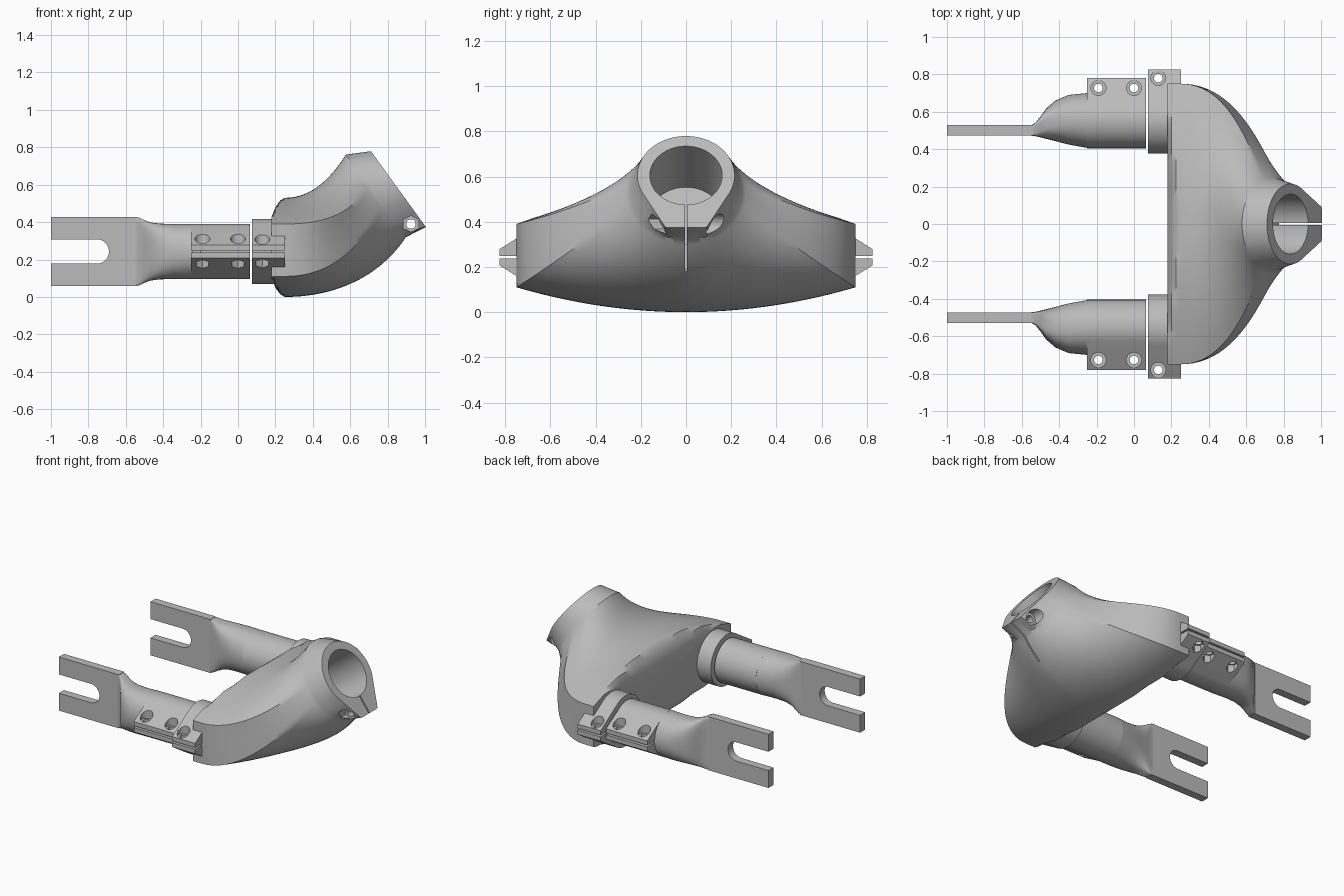
import bpy, bmesh
from math import cos, sin, pi, radians
from mathutils import Vector, Matrix

cube = bpy.data.objects.get("Cube")
if cube:
    bpy.data.objects.remove(cube)

grey = bpy.data.materials.new("satin_grey")
grey.use_nodes = True
COLOUR = (0.5, 0.5, 0.5, 1)
grey.diffuse_color = COLOUR
grey.node_tree.nodes["Principled BSDF"].inputs["Base Color"].default_value = COLOUR


def finish(name, bm):
    bmesh.ops.recalc_face_normals(bm, faces=bm.faces)
    mesh = bpy.data.meshes.new(name)
    bm.to_mesh(mesh)
    bm.free()
    mesh.materials.append(grey)
    obj = bpy.data.objects.new(name, mesh)
    bpy.context.collection.objects.link(obj)
    return obj


def loft(name, rings):
    """Skin a list of closed rings and cap both ends."""
    bm = bmesh.new()
    rows = [[bm.verts.new(p) for p in ring] for ring in rings]
    n = len(rows[0])
    for a, b in zip(rows, rows[1:]):
        for i in range(n):
            j = (i + 1) % n
            bm.faces.new((a[i], a[j], b[j], b[i]))
    bm.faces.new(rows[0])
    bm.faces.new(rows[-1])
    return finish(name, bm)


def rod(p, q, r, sides=32):
    """Cylinder or prism cutter between two points."""
    p, q = Vector(p), Vector(q)
    bm = bmesh.new()
    turn = (q - p).to_track_quat('Z', 'Y').to_matrix().to_4x4()
    bmesh.ops.create_cone(bm, cap_ends=True, segments=sides, radius1=r, radius2=r,
                          depth=(q - p).length,
                          matrix=Matrix.Translation((p + q) / 2) @ turn)
    return finish("cutter", bm)


def block(lo, hi, frame=Matrix.Identity(4)):
    """Box between two corners, optionally placed in a tilted frame."""
    lo, hi = Vector(lo), Vector(hi)
    bm = bmesh.new()
    bmesh.ops.create_cube(bm, size=1, matrix=frame @ Matrix.Translation((lo + hi) / 2)
                          @ Matrix.Diagonal((*(hi - lo), 1)))
    return finish("cutter", bm)


def cut(obj, cutters):
    bpy.context.view_layer.objects.active = obj
    for c in cutters:
        mod = obj.modifiers.new("cut", 'BOOLEAN')
        mod.operation, mod.solver, mod.object = 'DIFFERENCE', 'EXACT', c
        bpy.ops.object.modifier_apply(modifier=mod.name)
        bpy.data.objects.remove(c)


def smooth(obj):
    bpy.ops.object.select_all(action='DESELECT')
    obj.select_set(True)
    bpy.context.view_layer.objects.active = obj
    bpy.ops.object.shade_smooth_by_angle(angle=radians(32))


# ---- yoke body: wide lens-shaped back swept up into a tilted ring ----
TOP, SIDE = 20, 8
half = [(0.75 * i / TOP, 0.53 - 0.14 * (i / TOP) ** 2) for i in range(TOP)]
half += [(0.75, 0.39 - 0.28 * i / SIDE) for i in range(SIDE)]
half += [(0.75 * (1 - i / TOP), 0.11 * (1 - i / TOP) ** 2) for i in range(TOP + 1)]
base = half + [(-y, z) for y, z in half[-2:0:-1]]


def resample(path):
    """Even points along a half outline, mirrored into a closed one."""
    lengths = [(b - a).length for a, b in zip(path, path[1:])]
    out, count = [], len(half) - 1
    for k in range(count + 1):
        d, i = sum(lengths) * k / count, 0
        while i < len(lengths) - 1 and d > lengths[i]:
            d -= lengths[i]
            i += 1
        out.append(path[i].lerp(path[i + 1], min(1, d / lengths[i])))
    return out + [Vector((-p.x, p.y)) for p in out[-2:0:-1]]


def arc(width, height, middle, end):
    return [Vector((width * sin(a), middle + height * cos(a)))
            for a in (radians(end) * i / 60 for i in range(61))]


AXIS = Vector((0.81, 0, 0.587)).normalized()
UP = Vector((-AXIS.z, 0, AXIS.x))
SIDEWAYS = Vector((0, 1, 0))
MOUTH = Vector((0.837, 0, 0.605))
NECK = Vector((0.716, 0, 0.57))


def ring_at(centre, path):
    return [centre + SIDEWAYS * p.x + UP * p.y for p in resample(path)]


start = [Vector((0.25, y, z)) for y, z in base]
neck = ring_at(NECK, arc(0.25, 0.273, -0.037, 180))
# clamp mouth: round with a narrow flat foot
mouth = ring_at(MOUTH, arc(0.215, 0.215, 0, 115) + [Vector((0.09, -0.285)), Vector((0, -0.285))])
rings = [[(x, y, min(max(z, lo), hi)) for y, z in base]
         for x, lo, hi in ((0.18, 0.1, 0.43), (0.2, 0.05, 0.48), (0.225, 0.015, 0.515))]
STEPS = 28
for k in range(STEPS + 1):
    t = k / STEPS
    ring = []
    for p, q in zip(start, neck):
        m = (q - p).length * 1.15
        flank = abs(p.y) / 0.75
        pull = m * (0.9 - 0.38 * flank)
        t0 = Vector((m, 0, 0))
        t1 = Vector((0.55 * pull, 0.8 * (q.y - p.y), 0.83 * pull))
        ring.append(p * (2*t**3 - 3*t*t + 1) + t0 * (t**3 - 2*t*t + t)
                    + q * (3*t*t - 2*t**3) + t1 * (t**3 - t*t))
    rings.append(ring)
rings.append(mouth)
body = loft("yoke_body", rings)
frame = Matrix.Translation(MOUTH) @ Matrix((AXIS, SIDEWAYS, UP)).transposed().to_4x4()
cut(body, [
    rod(MOUTH - AXIS * 0.31, MOUTH + AXIS * 0.1, 0.16, 64),       # blind bore
    block((-0.3, -0.005, -0.5), (0.1, 0.005, -0.1), frame),       # clamp slit
    rod((0.925, -0.5, 0.39), (0.925, 0.5, 0.39), 0.025),          # pinch bolt hole
    rod((0.925, 0.09, 0.39), (0.925, 0.5, 0.39), 0.045),          # bolt head pocket
    rod((0.925, -0.09, 0.39), (0.925, -0.5, 0.39), 0.045, 6),     # nut pocket
])
smooth(body)

# ---- arms and collars ----
CY, CZ, GAP = 0.553, 0.243, 0.006


def clamp(name, s, x0, x1, r, tip):
    """Cylinder with a wedge-shaped pinch flange on its outer side."""
    bm = bmesh.new()
    section = [(CY + r * cos(2*pi*i/64), CZ + r * sin(2*pi*i/64)) for i in range(64)]
    section += [(tip - d, CZ + h) for d in (0, 0.035) for h in (-0.036, 0.036)]
    for x in (x0, x1):
        for y, z in section:
            bm.verts.new((x, s * y, z))
    bmesh.ops.convex_hull(bm, input=bm.verts)
    bmesh.ops.dissolve_limit(bm, angle_limit=0.01, verts=bm.verts, edges=bm.edges)
    return finish(name, bm)


def clamp_cuts(s, x0, x1, r, bolt_y, bolts):
    """Bore, pinch slit, bolt holes and their pockets."""
    lo, hi = sorted((s * (CY + r * 0.5), s * 0.9))
    cuts = [rod((x0, s * CY, CZ), (x1 + 0.05, s * CY, CZ), r, 48),
            block((x0 - 0.1, lo, CZ - GAP), (x1 + 0.05, hi, CZ + GAP))]
    for x in bolts:
        y = s * bolt_y
        cuts += [rod((x, y, 0), (x, y, 0.5), 0.023),
                 rod((x, y, CZ + 0.035), (x, y, 0.5), 0.04),
                 rod((x, y, CZ - 0.035), (x, y, 0), 0.038, 6)]
    return cuts


def arm_ring(s, x, inner, outer, height, power):
    """Superellipse section: a flat plate at high power, a circle at two."""
    ring = []
    for i in range(64):
        c, d = cos(2*pi*i/64), sin(2*pi*i/64)
        y = abs(c) ** (2 / power) * (1 if c > 0 else -1)
        z = abs(d) ** (2 / power) * (1 if d > 0 else -1)
        ring.append((x, s * ((inner + outer) / 2 + y * (outer - inner) / 2), CZ + z * height))
    return ring


STATIONS = ((-0.55, 0.472, 0.528, 0.185, 14), (-0.525, 0.469, 0.543, 0.18, 9),
            (-0.5, 0.463, 0.575, 0.167, 5), (-0.47, 0.456, 0.617, 0.156, 3.5),
            (-0.42, 0.443, 0.66, 0.149, 2.6), (-0.35, 0.425, 0.69, 0.147, 2.2),
            (-0.24, 0.405, 0.701, 0.148, 2))

for side, s in (("left", 1), ("right", -1)):
    # fork plate with a round-ended slot
    y0, y1 = sorted((s * 0.472, s * 0.528))
    fork = block((-1, y0, 0.058), (-0.54, y1, 0.428))
    fork.name = side + "_fork"
    cut(fork, [block((-1.1, y0 - 0.1, CZ - 0.065), (-0.755, y1 + 0.1, CZ + 0.065)),
               rod((-0.755, y0 - 0.1, CZ), (-0.755, y1 + 0.1, CZ), 0.065, 48)])
    smooth(fork)

    # blend from plate to tube
    smooth(loft(side + "_arm_neck", [arm_ring(s, *st) for st in STATIONS]))

    # tube clamp and the collar against the body
    tube = clamp(side + "_tube_clamp", s, -0.25, 0.065, 0.148, 0.78)
    cut(tube, clamp_cuts(s, -0.2, 0.065, 0.12, 0.727, (-0.19, 0)))
    smooth(tube)
    collar = clamp(side + "_collar", s, 0.075, 0.25, 0.175, 0.825)
    cut(collar, clamp_cuts(s, 0.0, 0.2, 0.12, 0.78, (0.13,)))
    smooth(collar)
